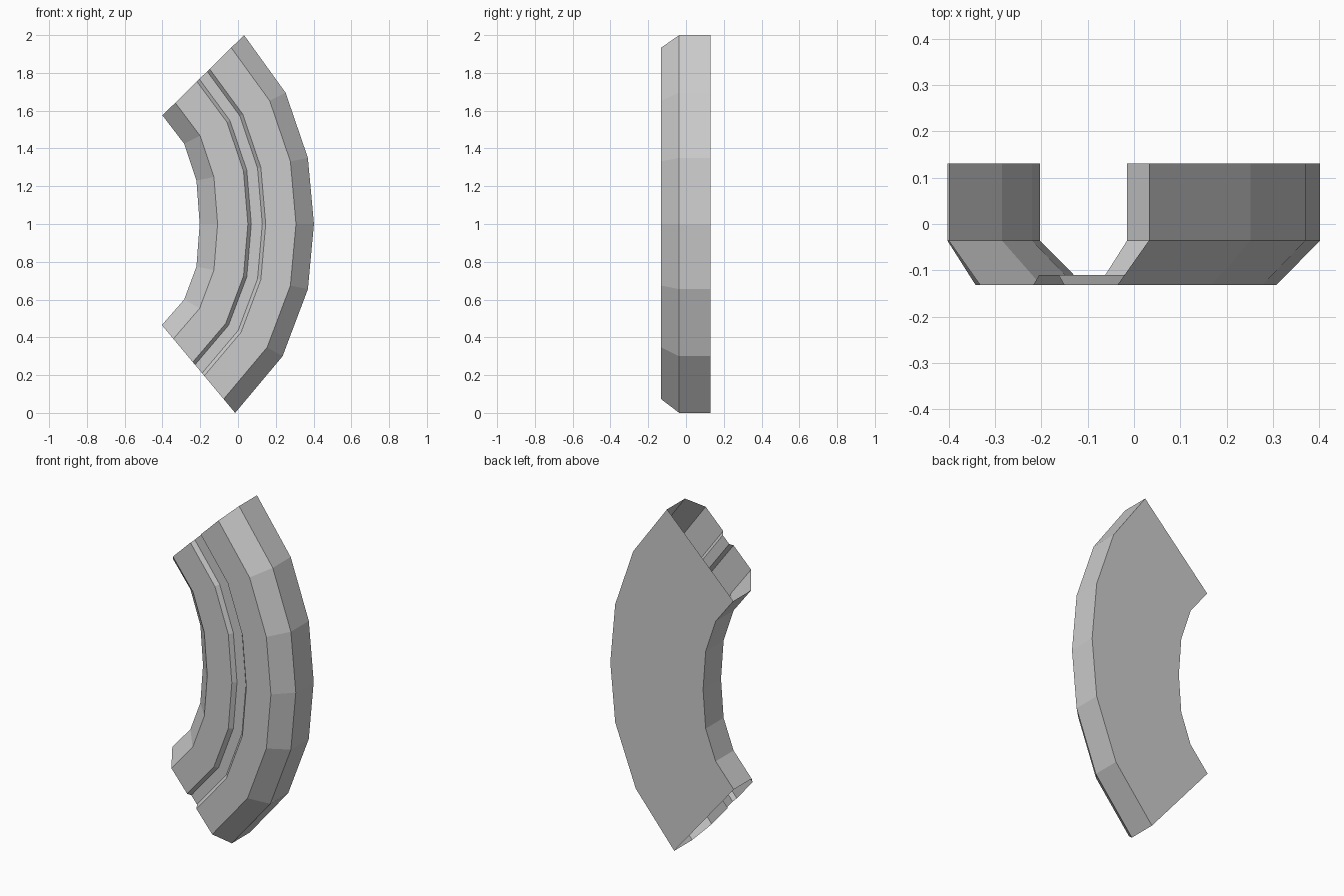
import bpy
import bmesh
from mathutils import Vector

cube = bpy.data.objects.get("Cube")
if cube:
    bpy.data.objects.remove(cube)

# Single plain grey
grey = bpy.data.materials.new("plain grey")
grey.use_nodes = True
colour = (0.6, 0.6, 0.6, 1)
grey.diffuse_color = colour
grey.node_tree.nodes["Principled BSDF"].inputs["Base Color"].default_value = colour

# Inner and outer rims of the arc, from the top end to the bottom end (x, z)
inner_rim = [(-0.4, 1.575), (-0.285, 1.425), (-0.22, 1.23), (-0.203, 1.0),
             (-0.22, 0.775), (-0.285, 0.6), (-0.403, 0.465)]
outer_rim = [(0.032, 2.0), (0.252, 1.695), (0.37, 1.35), (0.402, 1.0),
             (0.37, 0.655), (0.236, 0.3), (-0.015, 0.0)]

# Cross-section: fraction from inner to outer rim, and depth y
back, shoulder, front, groove = 0.131, -0.036, -0.132, -0.11
section = [(0, back), (0, shoulder), (0.157, front), (0.422, front),
           (0.452, groove), (0.548, groove), (0.578, front),
           (0.843, front), (1, shoulder), (1, back)]

# Hollow, open-ended curved channel with a flat back
bm = bmesh.new()
rings = []
for a, b in zip(inner_rim, outer_rim):
    ring = []
    for t, y in section:
        p = Vector(a).lerp(Vector(b), t)
        ring.append(bm.verts.new((p.x, y, p.y)))
    rings.append(ring)

count = len(section)
for upper, lower in zip(rings, rings[1:]):
    for j in range(count):
        k = (j + 1) % count
        bm.faces.new((upper[j], lower[j], lower[k], upper[k]))

mesh = bpy.data.meshes.new("curved_channel")
bm.to_mesh(mesh)
bm.free()
mesh.materials.append(grey)
channel = bpy.data.objects.new("curved_channel", mesh)
bpy.context.collection.objects.link(channel)
